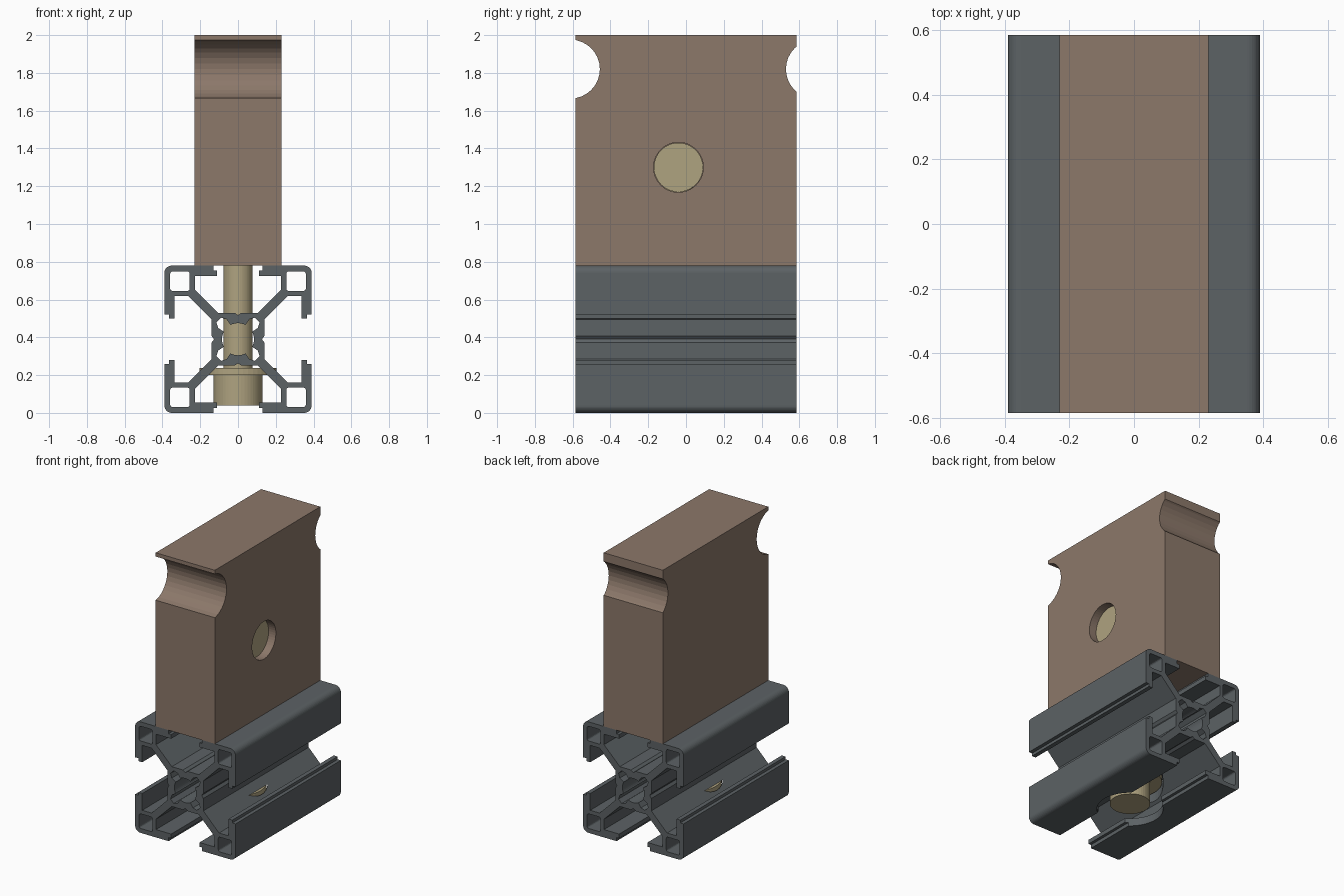
import bpy, bmesh, math
from mathutils import Matrix

if "Cube" in bpy.data.objects:
    bpy.data.objects.remove(bpy.data.objects["Cube"])

HALF, L, BOLT_Y = 0.39, 0.585, -0.04


def material(name, rgb):
    m = bpy.data.materials.new(name)
    m.diffuse_color = (*rgb, 1)
    m.use_nodes = True
    m.node_tree.nodes["Principled BSDF"].inputs["Base Color"].default_value = m.diffuse_color
    return m


BROWN = material("brown block", (0.262, 0.188, 0.144))
GREY = material("slate grey", (0.107, 0.122, 0.130))
TAN = material("tan hardware", (0.429, 0.366, 0.216))


def add_object(name, bm, mat):
    bmesh.ops.recalc_face_normals(bm, faces=bm.faces)
    me = bpy.data.meshes.new(name)
    bm.to_mesh(me)
    bm.free()
    ob = bpy.data.objects.new(name, me)
    bpy.context.collection.objects.link(ob)
    if mat:
        me.materials.append(mat)
    return ob


def cylinders(name, parts, mat=None, seg=48):
    """parts: (axis, radius, centre, start, end); centre is in the other two axes"""
    bm = bmesh.new()
    for axis, r, c, a, b in parts:
        mid = (a + b) / 2
        if axis == "X":
            m = Matrix.Translation((mid, c[0], c[1])) @ Matrix.Rotation(math.pi / 2, 4, "Y")
        else:
            m = Matrix.Translation((c[0], c[1], mid))
        bmesh.ops.create_cone(bm, cap_ends=True, segments=seg, radius1=r, radius2=r,
                              depth=b - a, matrix=m)
    return add_object(name, bm, mat)


def cut(ob, cutter):
    mod = ob.modifiers.new("cut", "BOOLEAN")
    mod.operation, mod.solver, mod.object = "DIFFERENCE", "EXACT", cutter
    dg = bpy.context.evaluated_depsgraph_get()
    me = bpy.data.meshes.new_from_object(ob.evaluated_get(dg))
    ob.modifiers.clear()
    ob.data = me
    bpy.data.objects.remove(cutter)


def arc(cx, cy, r, a0, a1, n):
    return [(cx + r * math.cos(math.radians(a0 + (a1 - a0) * i / n)),
             cy + r * math.sin(math.radians(a0 + (a1 - a0) * i / n))) for i in range(n + 1)]


def four_way(eighth):
    """mirror an eighth of an outline about the diagonal, then turn it four times"""
    quarter = eighth + [(y, x) for x, y in reversed(eighth)]
    out = []
    for k in range(4):
        for x, y in quarter:
            for _ in range(k):
                x, y = -y, x
            if not out or math.dist(out[-1], (x, y)) > 1e-4:
                out.append((x, y))
    if math.dist(out[0], out[-1]) < 1e-4:
        out.pop()
    return out


# Slotted rail: outline, central bore and four corner hollows
outer = four_way([(0.127, 0), (0.14, 0.018), (0.14, 0.105), (0.262, 0.228), (0.335, 0.228),
                  (0.335, 0.11), (0.365, 0.11), (0.365, 0.13), (0.39, 0.13)]
                 + arc(0.35, 0.35, 0.04, 0, 45, 4))
bore = four_way(arc(0, 0, 0.085, 0, 28, 4) + [(0.105, 0.06), (0.115, 0.09)])
loops = [outer, bore]
for sx in (-1, 1):
    for sy in (-1, 1):
        hollow = []
        for cx, cy, a in ((0.347, 0.347, 0), (0.268, 0.347, 90), (0.268, 0.268, 180), (0.347, 0.268, 270)):
            hollow += arc(cx, cy, 0.012, a, a + 90, 3)
        loops.append([(sx * x, sy * y) for x, y in hollow])

curve = bpy.data.curves.new("rail_profile", "CURVE")
curve.dimensions, curve.fill_mode, curve.extrude = "2D", "BOTH", L
for pts in loops:
    sp = curve.splines.new("POLY")
    sp.points.add(len(pts) - 1)
    for p, (x, y) in zip(sp.points, pts):
        p.co = (x, y, 0, 1)
    sp.use_cyclic_u = True
helper = bpy.data.objects.new("rail_profile", curve)
bpy.context.collection.objects.link(helper)
dg = bpy.context.evaluated_depsgraph_get()
bm = bmesh.new()
bm.from_mesh(bpy.data.meshes.new_from_object(helper.evaluated_get(dg)))
bpy.data.objects.remove(helper)
bmesh.ops.remove_doubles(bm, verts=bm.verts, dist=1e-5)
bm.transform(Matrix.Translation((0, 0, HALF)) @ Matrix.Rotation(math.pi / 2, 4, "X"))
for f in bm.faces:
    f.smooth = False
rail = add_object("slotted_rail", bm, GREY)

# Bolt clearance and counterbore through the rail
cut(rail, cylinders("clearance", [("Z", 0.083, (0, BOLT_Y), 0.1, 0.7)]))
cut(rail, cylinders("counterbore", [("Z", 0.213, (0, BOLT_Y), -0.1, 0.238)]))

# Block with two edge grooves and a blind cross hole
bm = bmesh.new()
bmesh.ops.create_cube(bm, size=1, matrix=Matrix.Translation((0, 0, 1.39))
                      @ Matrix.Diagonal((0.46, 2 * L, 1.22, 1)))
block = add_object("clamp_block", bm, BROWN)
cut(block, cylinders("grooves", [("X", 0.156, (-0.612, 1.82), -0.4, 0.4),
                                 ("X", 0.156, (0.685, 1.82), -0.4, 0.4)], seg=32))
cut(block, cylinders("cross_hole", [("X", 0.132, (BOLT_Y, 1.30), -0.175, 0.4)]))
cut(block, cylinders("bolt_hole", [("Z", 0.083, (0, BOLT_Y), 0.7, 1.25)]))

# Hardware
cylinders("barrel_nut", [("X", 0.130, (BOLT_Y, 1.30), -0.17, 0.175)], TAN)
cylinders("bolt_shank", [("Z", 0.078, (0, BOLT_Y), 0.2, 1.25)], TAN)
cylinders("bolt_head", [("Z", 0.13, (0, BOLT_Y), 0.04, 0.2)], TAN)
cylinders("washer", [("Z", 0.205, (0, BOLT_Y), 0.2, 0.237)], TAN)
